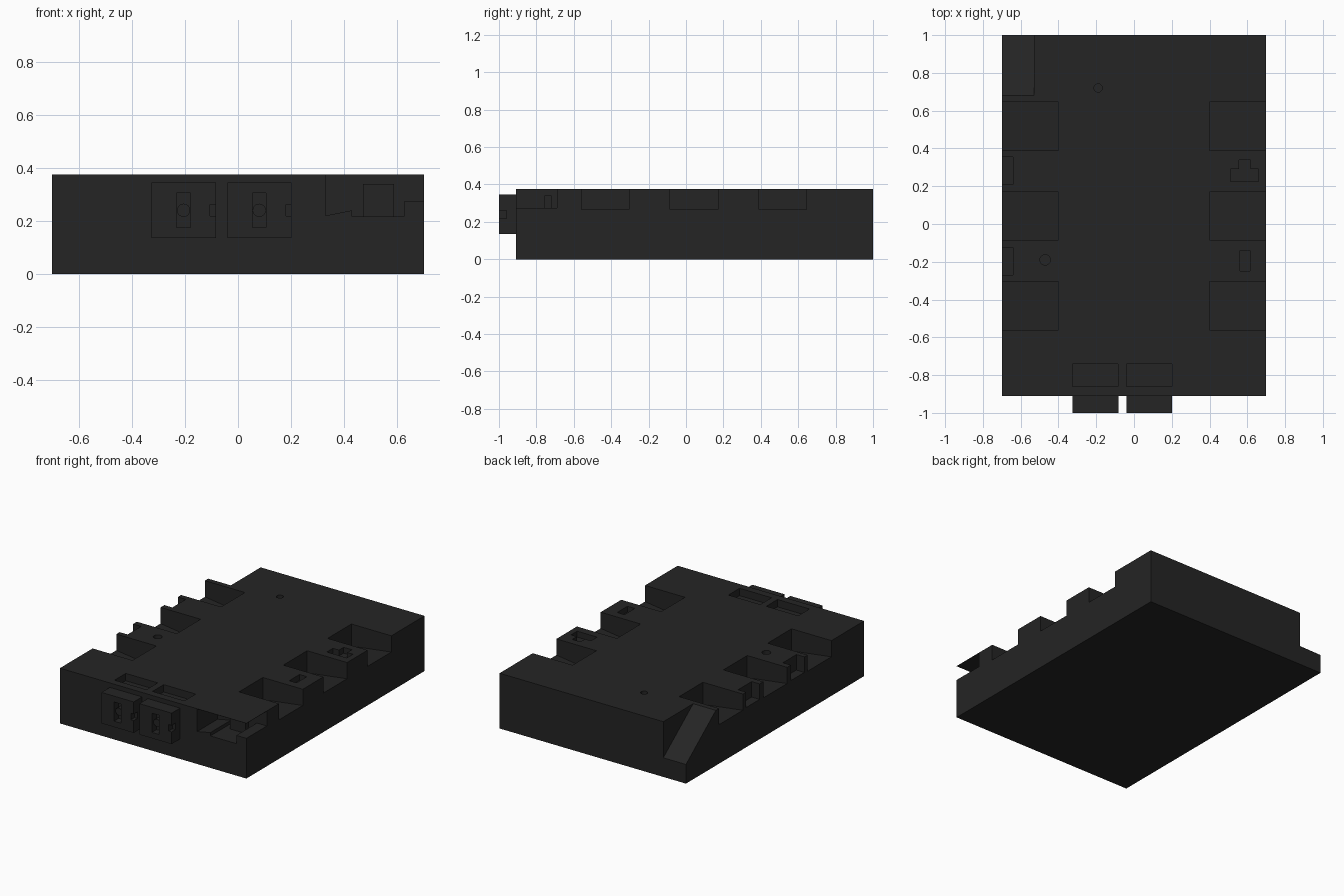
import bpy, bmesh, math
from mathutils import Vector

if "Cube" in bpy.data.objects:
    bpy.data.objects.remove(bpy.data.objects["Cube"])

mat = bpy.data.materials.new("charcoal")
mat.diffuse_color = (0.018, 0.018, 0.018, 1)
mat.use_nodes = True
mat.node_tree.nodes["Principled BSDF"].inputs["Base Color"].default_value = mat.diffuse_color
TOP = 0.375


def prism(name, pts, axis, lo, hi):
    """Extrude a 2D profile along an axis: pts are (x,z) for y, (x,y) for z."""
    bm = bmesh.new()
    def place(p, t):
        return Vector((p[0], t, p[1])) if axis == 'y' else Vector((p[0], p[1], t))
    a = [bm.verts.new(place(p, lo)) for p in pts]
    b = [bm.verts.new(place(p, hi)) for p in pts]
    bm.faces.new(a)
    bm.faces.new(b)
    for i in range(len(pts)):
        j = (i + 1) % len(pts)
        bm.faces.new((a[i], a[j], b[j], b[i]))
    bmesh.ops.recalc_face_normals(bm, faces=bm.faces)
    me = bpy.data.meshes.new(name)
    bm.to_mesh(me)
    bm.free()
    me.materials.append(mat)
    ob = bpy.data.objects.new(name, me)
    bpy.context.collection.objects.link(ob)
    return ob


def box(name, x0, x1, y0, y1, z0, z1):
    return prism(name, [(x0, y0), (x1, y0), (x1, y1), (x0, y1)], 'z', z0, z1)


def circle(cx, cy, r, n=20):
    return [(cx + r * math.cos(2 * math.pi * i / n),
             cy + r * math.sin(2 * math.pi * i / n)) for i in range(n)]


def carve(target, cutters):
    """Subtract every cutter, then discard the cutters."""
    for c in cutters:
        c.hide_render = True
        m = target.modifiers.new("cut", 'BOOLEAN')
        m.operation, m.solver, m.object = 'DIFFERENCE', 'EXACT', c
    deps = bpy.context.evaluated_depsgraph_get()
    me = bpy.data.meshes.new_from_object(target.evaluated_get(deps))
    target.modifiers.clear()
    target.data = me
    for c in cutters:
        bpy.data.objects.remove(c)


# Main slab
body = box("body", -0.70, 0.70, -0.91, 1.0, 0, TOP)
cuts = []

# Three side bays on each side, with gently curved floors
for side in (-1, 1):
    floor = [(0.40 + 0.30 * math.sin(t), 0.225 + 0.04 * math.sin(t))
             for t in (i * math.pi / 16 for i in range(9))]
    prof = [(0.40, 0.5)] + floor + [(0.8, 0.265), (0.8, 0.5)]
    prof = [(side * x, z) for x, z in prof]
    for y in (-0.56, -0.085, 0.39):
        cuts.append(prism("bay_cut", prof, 'y', y, y + 0.255))

# Edge slots on the left side
for y in (-0.27, 0.21):
    cuts.append(box("edge_slot_cut", -0.8, -0.64, y, y + 0.145, 0.27, 0.5))

# Sloped back left corner
wedge = prism("wedge_cut", [(-0.8, 0.68), (-0.53, 0.68), (-0.53, 1.1), (-0.8, 1.1)], 'z', 0.05, 0.5)
for v in wedge.data.vertices:
    if v.co.z < 0.1:
        v.co.z = TOP if v.co.y < 0.9 else 0.13 - 0.1 * (TOP - 0.13) / 0.32
cuts.append(wedge)

# Front right cavity under a thin roof, with ramp and trough
cuts.append(prism("cavity_cut", [
    (0.33, 0.373), (0.33, 0.22), (0.43, 0.24), (0.43, 0.217), (0.625, 0.217),
    (0.625, 0.273), (0.8, 0.273), (0.8, 0.373)], 'y', -1.0, -0.69))

# Pockets, holes and slots in the top face
for x in (-0.325, -0.04):
    cuts.append(box("pocket_cut", x, x + 0.24, -0.86, -0.74, TOP - 0.05, 0.5))
cuts.append(box("slot_cut", 0.56, 0.615, -0.25, -0.14, TOP - 0.04, 0.5))
cuts.append(prism("tee_cut", [
    (0.51, 0.225), (0.66, 0.225), (0.66, 0.29), (0.617, 0.29), (0.617, 0.34),
    (0.555, 0.34), (0.555, 0.29), (0.51, 0.29)], 'z', TOP - 0.04, 0.5))
cuts.append(prism("hole_cut", circle(-0.47, -0.19, 0.028), 'z', TOP - 0.04, 0.5))
cuts.append(prism("hole_cut", circle(-0.19, 0.72, 0.022), 'z', TOP - 0.03, 0.5))
carve(body, cuts)

# Upright plate inside the cavity
box("cavity_plate", 0.47, 0.587, -0.757, -0.72, 0.217, 0.34)

# Two front sockets with a keyed slot, hub and side notch
for n, x in enumerate((-0.325, -0.04)):
    socket = box(f"front_socket_{n + 1}", x, x + 0.242, -1.0, -0.91, 0.135, 0.345)
    cx = x + 0.12
    carve(socket, [
        box("key_cut", cx - 0.026, cx + 0.026, -1.1, -0.95, 0.175, 0.305),
        box("notch_cut", x + 0.22, x + 0.3, -1.1, -0.96, 0.218, 0.262)])
    prism(f"socket_hub_{n + 1}", circle(cx, 0.24, 0.025), 'y', -0.985, -0.95)
